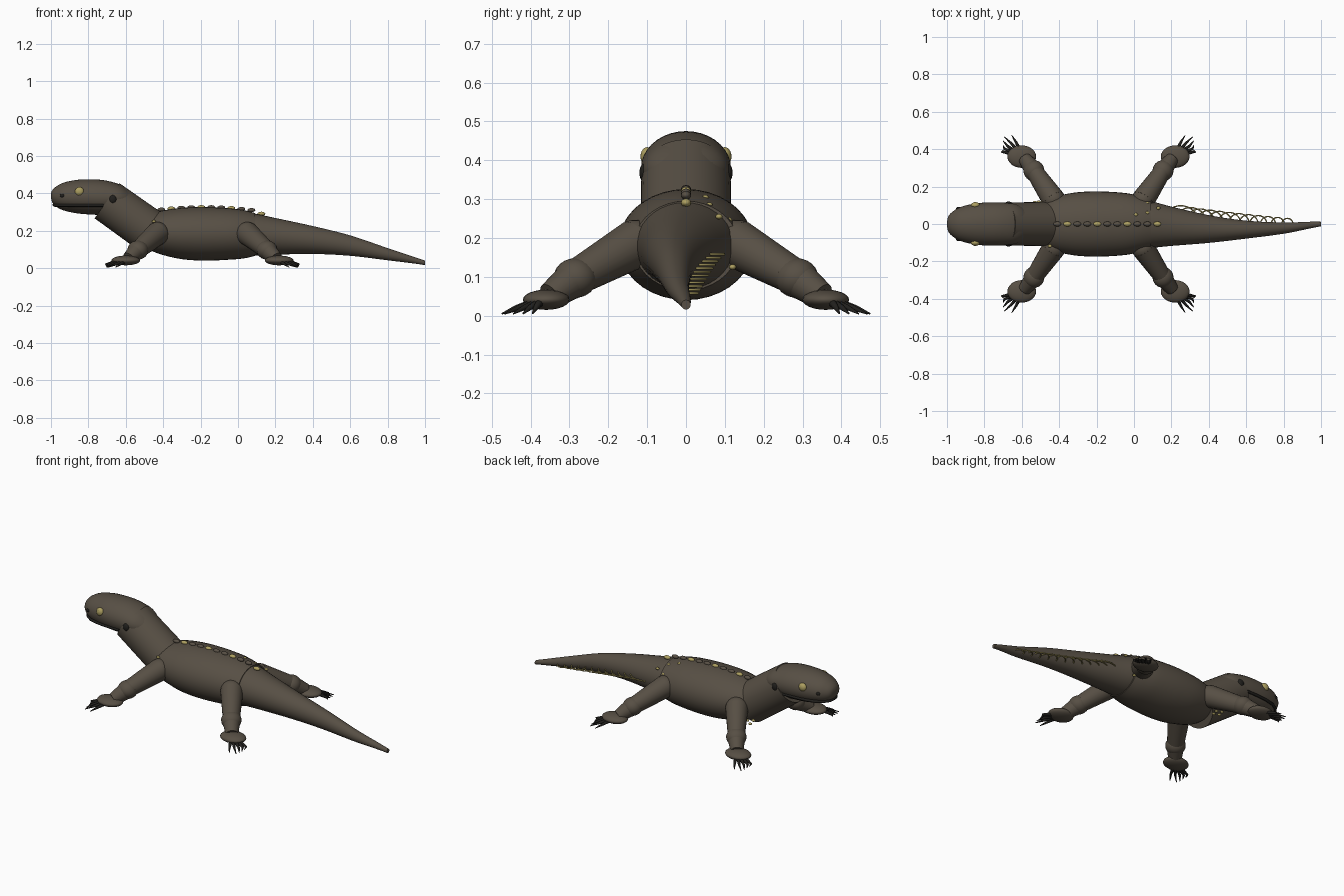
import bpy, bmesh, math
from mathutils import Vector

if "Cube" in bpy.data.objects:
    bpy.data.objects.remove(bpy.data.objects["Cube"])


def material(name, rgb):
    m = bpy.data.materials.new(name)
    m.diffuse_color = (*rgb, 1)
    m.use_nodes = True
    m.node_tree.nodes["Principled BSDF"].inputs["Base Color"].default_value = m.diffuse_color
    return m


SKIN = material("skin", (0.095, 0.078, 0.058))
GOLD = material("gold", (0.42, 0.35, 0.12))
DARK = material("dark", (0.015, 0.014, 0.012))


def finish(ob, name, mat, angle=50):
    ob.name = name
    ob.data.materials.append(mat)
    bpy.ops.object.select_all(action='DESELECT')
    ob.select_set(True)
    bpy.context.view_layer.objects.active = ob
    bpy.ops.object.shade_smooth_by_angle(angle=math.radians(angle))
    return ob


def spline(st, steps):
    """Catmull-Rom interpolation through station tuples."""
    out = []
    for i in range(len(st) - 1):
        a, b, c, d = st[max(i - 1, 0)], st[i], st[i + 1], st[min(i + 2, len(st) - 1)]
        for k in range(steps):
            t = k / steps
            out.append([0.5 * (2 * q + (r - p) * t + (2 * p - 5 * q + 4 * r - s) * t * t
                               + (3 * q - p - 3 * r + s) * t ** 3)
                        for p, q, r, s in zip(a, b, c, d)])
    return out + [list(st[-1])]


def loft(name, stations, mat, n=36, steps=5):
    """Skin elliptical rings: (x, centre y, half width, bottom z, top z)."""
    bm = bmesh.new()
    rings = []
    for x, yc, w, lo, hi in spline(stations, steps):
        rings.append([bm.verts.new((x, yc + w * math.cos(2 * math.pi * k / n),
                                    (lo + hi) / 2 + (hi - lo) / 2 * math.sin(2 * math.pi * k / n)))
                      for k in range(n)])
    for a, b in zip(rings, rings[1:]):
        for k in range(n):
            bm.faces.new((a[k], a[(k + 1) % n], b[(k + 1) % n], b[k]))
    bm.faces.new(rings[0])
    bm.faces.new(rings[-1])
    bmesh.ops.recalc_face_normals(bm, faces=bm.faces)
    me = bpy.data.meshes.new(name)
    bm.to_mesh(me)
    ob = bpy.data.objects.new(name, me)
    bpy.context.collection.objects.link(ob)
    return finish(ob, name, mat)


def cone(name, a, b, r1, r2, mat, n=24):
    a, b = Vector(a), Vector(b)
    bpy.ops.mesh.primitive_cone_add(vertices=n, radius1=r1, radius2=r2, depth=(b - a).length,
                                    location=(a + b) / 2,
                                    rotation=(b - a).to_track_quat('Z', 'Y').to_euler())
    return finish(bpy.context.object, name, mat)


def ball(name, loc, radii, mat, rot=(0, 0, 0), n=24):
    bpy.ops.mesh.primitive_uv_sphere_add(segments=n, ring_count=n // 2, radius=1,
                                         location=loc, rotation=rot)
    bpy.context.object.scale = radii
    return finish(bpy.context.object, name, mat, 180)


def tube(name, pts, radii, mat):
    cu = bpy.data.curves.new(name, 'CURVE')
    cu.dimensions = '3D'
    cu.bevel_depth = 1
    cu.bevel_resolution = 2
    cu.use_fill_caps = True
    sp = cu.splines.new('POLY')
    sp.points.add(len(pts) - 1)
    for p, co, r in zip(sp.points, pts, radii):
        p.co, p.radius = (*co, 1), r
    cu.materials.append(mat)
    bpy.context.collection.objects.link(bpy.data.objects.new(name, cu))


# Trunk, swaying tail, neck and head
loft("body", [(-.50, 0, .09, .12, .25), (-.46, 0, .13, .092, .287), (-.40, 0, .152, .07, .308),
              (-.30, 0, .17, .048, .322), (-.18, 0, .174, .04, .326), (-.05, 0, .166, .045, .32),
              (.03, 0, .15, .052, .31), (.09, 0, .135, .065, .295)], SKIN)
loft("tail", [(.02, 0, .13, .07, .297), (.08, -.002, .127, .068, .293), (.2, -.012, .105, .072, .268),
              (.4, -.027, .074, .076, .225), (.6, -.03, .048, .066, .175),
              (.8, -.022, .03, .042, .107), (.94, -.006, .018, .025, .06), (1, 0, .012, .016, .04)], SKIN)
cone("neck", (-.70, 0, .36), (-.44, 0, .175), .115, .118, SKIN, 40)
loft("head", [(-1, 0, .012, .375, .4), (-.992, 0, .042, .35, .418), (-.97, 0, .066, .327, .438),
              (-.93, 0, .09, .308, .458), (-.86, 0, .108, .293, .472), (-.79, 0, .115, .287, .475),
              (-.71, 0, .115, .285, .469), (-.63, 0, .105, .30, .446), (-.57, 0, .07, .32, .405)], SKIN)

# Mouth line wraps round the snout
half = [(-.72, .104), (-.79, .103), (-.86, .097), (-.92, .083), (-.96, .056), (-.98, .028)]
mouth = [(x, y, .336) for x, y in half] + [(-.984, 0, .338)] + [(x, -y, .336) for x, y in half[::-1]]
tube("mouth", mouth, [.008] * len(mouth), DARK)

for s in (-1, 1):
    ball("eye", (-.848, s * .1, .41), (.024, .017, .024), GOLD)
    ball("pupil", (-.852, s * .113, .41), (.006, .004, .013), GOLD, n=12)
    ball("ear", (-.67, s * .108, .368), (.02, .012, .023), DARK)
    ball("nostril", (-.938, s * .083, .388), (.014, .008, .01), DARK, n=16)

    # Sprawled legs: the hind pair mirrors the front pair about x = -0.2
    for label, d in (("front", -1), ("hind", 1)):
        def P(x, y, z):
            return (-.19 + d * x, s * y, z)
        hip, knee, ankle = P(.24, .13, .185), P(.345, .285, .097), P(.395, .35, .05)
        cone(label + "_upper_leg", hip, knee, .063, .046, SKIN)
        ball(label + "_shoulder", hip, (.062, .062, .062), SKIN)
        ball(label + "_knee", knee, (.056, .056, .051), SKIN)
        cone(label + "_lower_leg", knee, ankle, .05, .035, SKIN)
        ball(label + "_foot", P(.41, .36, .041), (.077, .06, .026), SKIN)
        # Five slender toes with dark claws fanning outward
        for i in range(5):
            a = math.radians(66 - 13 * i)
            reach = (.112, .122, .118, .11, .1)[i]
            bx, by = .418 + .012 * i, .392 - .004 * i
            dx, dy = math.cos(a) * reach, math.sin(a) * reach
            base, mid = P(bx, by, .034), P(bx + dx * .5, by + dy * .45, .02)
            tip = P(min(bx + dx, .51), min(by + dy * .8, .478), .005)
            tube(label + "_toe", [base, mid, tip], [.011, .007, .002], DARK)

# Ridge of scales along the back, every third one gold
for i in range(11):
    x = -.41 + .0535 * i
    z = .326 - .25 * (x + .18) ** 2 - (.012 if x > .08 else 0)
    ball("back_scale", (x, 0, z), (.021, .013, .011), GOLD if i % 3 == 1 else SKIN, n=16)

# Gold flecks on the hip, flank and chest
for x, y, z in ((.01, .05, .304), (.02, .095, .273), (.07, .06, .285), (.07, .11, .246),
                (.13, .085, .255), (.08, .125, .2), (.1, .12, .125), (-.45, -.118, .25),
                (-.53, .115, .13), (-.51, .117, .105), (-.49, .116, .12), (-.47, .118, .095)):
    ball("gold_fleck", (x, y, z), (.011, .009, .007), GOLD, n=12)

# Thin hoops along the tail, left straight while the tail sways
for i in range(12):
    t = i / 11
    bpy.ops.mesh.primitive_torus_add(location=(.25 + .57 * t, 0, .158 - .1 * t),
                                     major_radius=.098 - .068 * t ** .8, minor_radius=.0035,
                                     major_segments=36, minor_segments=6)
    finish(bpy.context.object, "tail_hoop", GOLD, 180)
